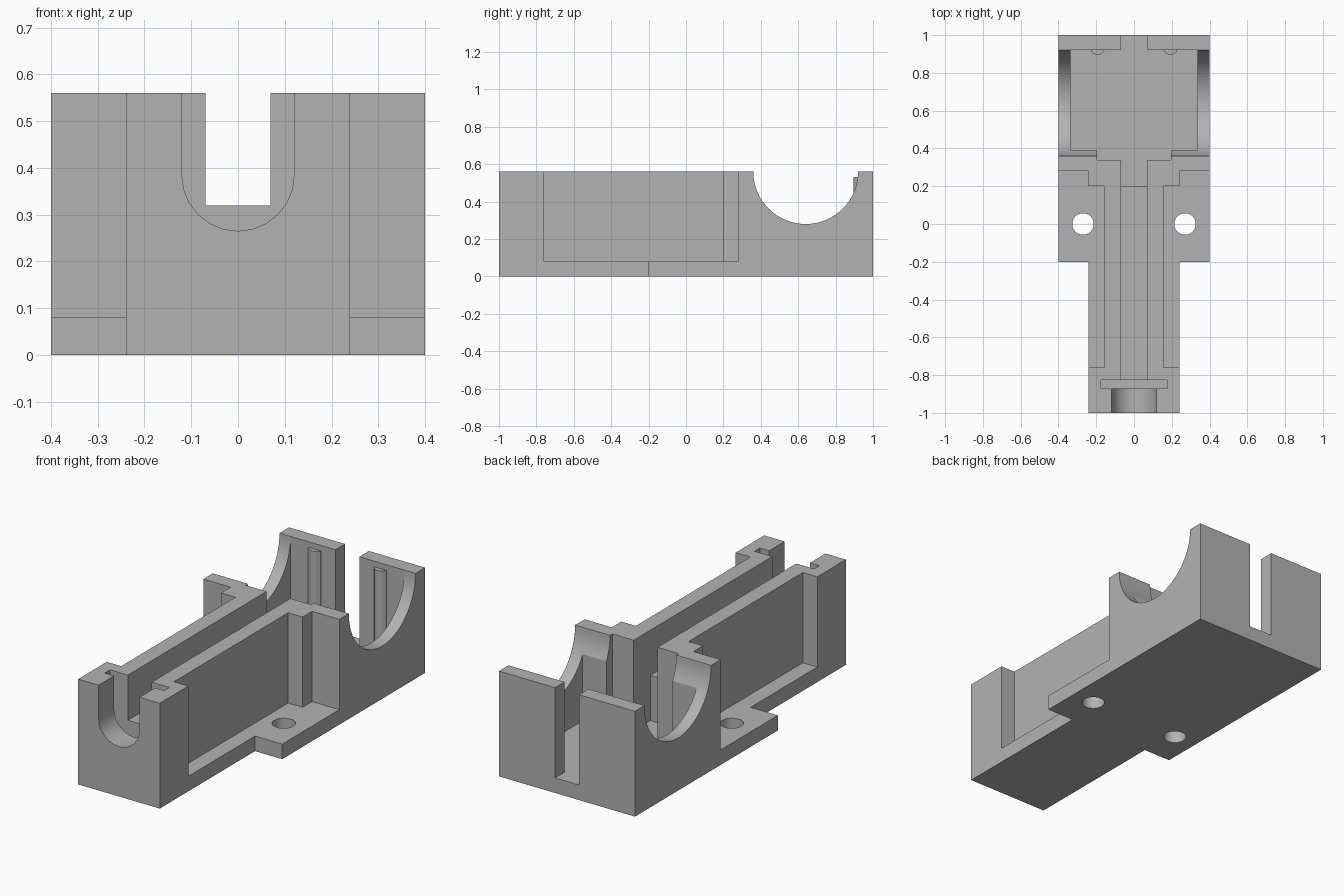
import bpy, math
from math import pi

if "Cube" in bpy.data.objects:
    bpy.data.objects.remove(bpy.data.objects["Cube"], do_unlink=True)

TOP, OVER, FLOOR = 0.56, 0.7, 0.08

grey = bpy.data.materials.new("plain grey")
grey.use_nodes = True
grey.diffuse_color = (0.45, 0.45, 0.45, 1)
grey.node_tree.nodes["Principled BSDF"].inputs["Base Color"].default_value = grey.diffuse_color


def prism(name, outline, z0, z1):
    """Upright solid from a counter-clockwise outline in x and y."""
    n = len(outline)
    verts = [(x, y, z) for z in (z0, z1) for x, y in outline]
    faces = [tuple(reversed(range(n))), tuple(range(n, 2 * n))]
    faces += [(i, (i + 1) % n, (i + 1) % n + n, i + n) for i in range(n)]
    mesh = bpy.data.meshes.new(name)
    mesh.from_pydata(verts, [], faces)
    mesh.materials.append(grey)
    ob = bpy.data.objects.new(name, mesh)
    bpy.context.collection.objects.link(ob)
    return ob


def box(name, x0, x1, y0, y1, z0, z1=OVER):
    return prism(name, [(x0, y0), (x1, y0), (x1, y1), (x0, y1)], z0, z1)


def rod(name, loc, radius, depth, sides, rot=(0, 0, 0)):
    bpy.ops.mesh.primitive_cylinder_add(vertices=sides, radius=radius, depth=depth,
                                        location=loc, rotation=rot)
    ob = bpy.context.object
    ob.name = name
    ob.data.materials.append(grey)
    return ob


def combine(target, tool, operation="DIFFERENCE"):
    """Boolean the tool into the target, then discard the tool."""
    mod = target.modifiers.new(tool.name, "BOOLEAN")
    mod.operation, mod.solver, mod.object = operation, "EXACT", tool
    bpy.context.view_layer.objects.active = target
    bpy.ops.object.modifier_apply(modifier=mod.name)
    bpy.data.objects.remove(tool, do_unlink=True)


# Solid body: narrow front, wide rear
half = [(0.24, -1), (0.24, -0.2), (0.4, -0.2), (0.4, 1)]
body = prism("housing_body", half + [(-x, y) for x, y in reversed(half)], 0, TOP)

# Side recesses and screw holes, leaving the base flange
for s in (-1, 1):
    for x, y0, y1 in ((0.155, -0.76, 0.2), (0.24, 0.1, 0.28)):
        combine(body, box("side_recess", min(s * x, s * 0.5), max(s * x, s * 0.5), y0, y1, FLOOR))
    combine(body, rod("screw_hole", (s * 0.27, 0, 0), 0.057, 0.4, 32))

# Rear chamber, plate seat, neck, back slot, long channel and front flange slot
combine(body, box("rear_chamber", -0.335, 0.335, 0.39, 0.92, FLOOR))
combine(body, box("plate_seat", -0.195, 0.195, 0.34, 0.5, FLOOR))
combine(body, box("neck_and_back_slot", -0.07, 0.07, 0.2, 1.1, FLOOR))
combine(body, box("channel", -0.07, 0.07, -0.85, 0.25, 0.32))
combine(body, box("flange_slot", -0.175, 0.175, -0.87, -0.825, 0.21))

# Round-bottomed opening in the front
combine(body, rod("front_round", (0, -0.985, 0.385), 0.12, 0.23, 24, (pi / 2, 0, 0)))
combine(body, box("front_opening", -0.12, 0.12, -1.1, -0.87, 0.385))

# Half-round saddle across the rear
combine(body, rod("saddle", (0, 0.64, TOP), 0.28, 1.2, 64, (0, pi / 2, 0)))

# Vertical ribs on the back wall
for s in (-1, 1):
    rib = rod("rib", (s * 0.193, 0.935, 0.29), 0.04, 0.48, 12)
    combine(body, rib, "UNION")

bpy.ops.object.select_all(action="DESELECT")
body.select_set(True)
bpy.context.view_layer.objects.active = body
bpy.ops.object.shade_smooth_by_angle(angle=math.radians(25))
